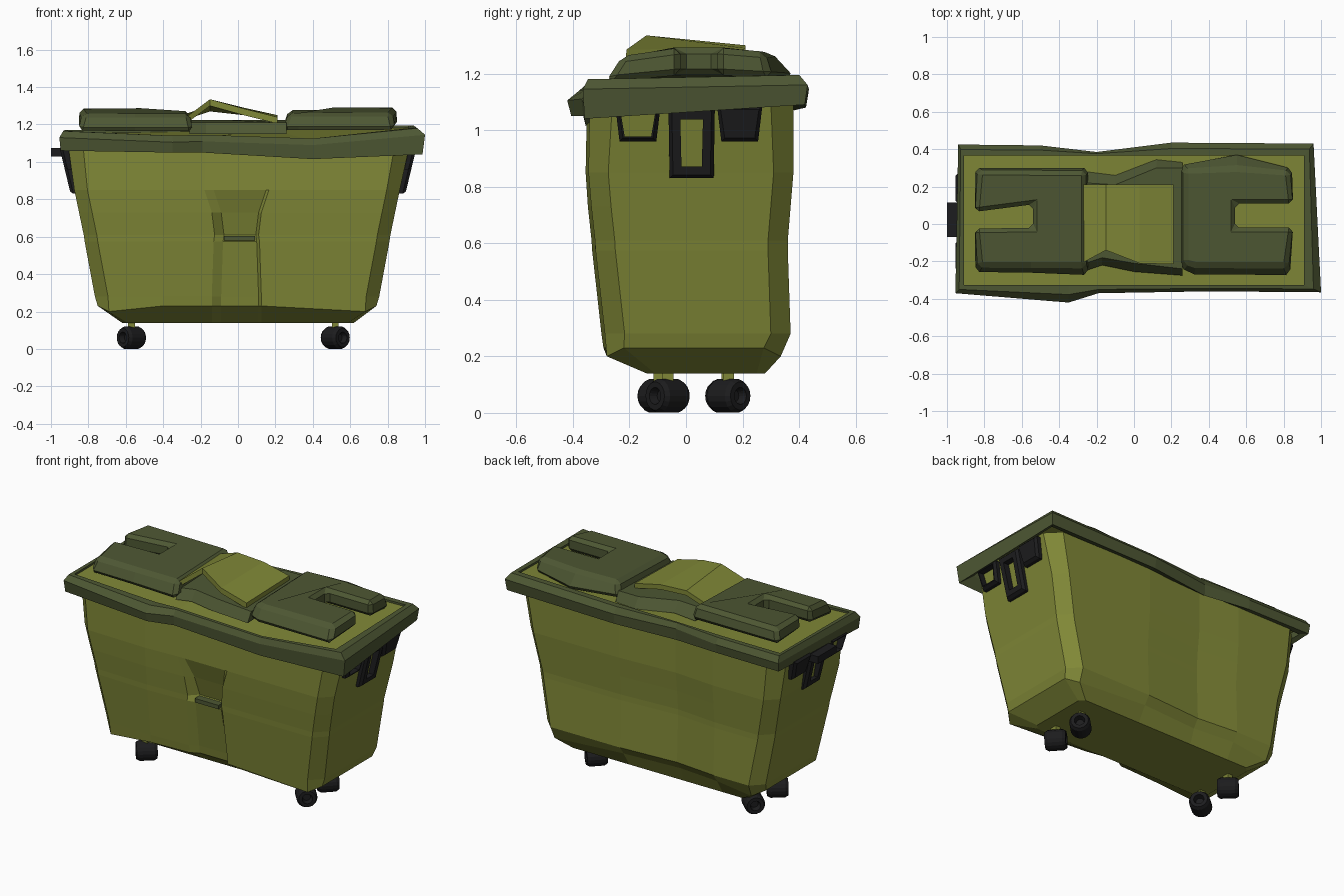
import bpy, bmesh, math
from mathutils import Vector, Matrix


def material(name, rgb):
    m = bpy.data.materials.new(name)
    m.diffuse_color = (*rgb, 1)
    return m


OLIVE = material("olive", (0.215, 0.245, 0.038))
GREEN = material("dark_green", (0.075, 0.095, 0.033))
BLACK = material("black", (0.012, 0.012, 0.013))


def loft(name, rings, mat, wrap=False, bevel=0):
    """Skin a series of closed rings; cap the ends, or join last to first."""
    bm = bmesh.new()
    vs = [[bm.verts.new(p) for p in r] for r in rings]
    n = len(vs[0])
    pairs = list(zip(vs, vs[1:])) + ([(vs[-1], vs[0])] if wrap else [])
    for a, b in pairs:
        for i in range(n):
            j = (i + 1) % n
            bm.faces.new((a[i], a[j], b[j], b[i]))
    if not wrap:
        bm.faces.new(vs[0])
        bm.faces.new(vs[-1])
    bmesh.ops.recalc_face_normals(bm, faces=bm.faces)
    me = bpy.data.meshes.new(name)
    bm.to_mesh(me)
    bm.free()
    me.materials.append(mat)
    ob = bpy.data.objects.new(name, me)
    bpy.context.collection.objects.link(ob)
    if bevel:
        mod = ob.modifiers.new("bevel", 'BEVEL')
        mod.width, mod.segments, mod.limit_method = bevel, 1, 'ANGLE'
        mod.angle_limit = math.radians(40)
    return ob


def box(name, lo, hi, mat):
    (x0, y0, z0), (x1, y1, z1) = lo, hi
    return loft(name, [[(x0, y0, z), (x1, y0, z), (x1, y1, z), (x0, y1, z)]
                       for z in (z0, z1)], mat)


# Tapered tub with chamfered corners, wavy long sides and a front scoop
def tub_ring(z, xl, xr, yf, yb, c, bulge, depth, half, lift):
    m = 0.01
    return [(xl + c, yf, z), (-0.40, yf - bulge, z + lift), (m - half - 0.05, yf, z + lift),
            (m - half, yf + depth, z + lift), (m + half, yf + depth, z + lift),
            (m + half + 0.015, yf, z + lift), (xr - c, yf, z),
            (xr, yf + c, z + lift), (xr, yb - c, z + lift), (xr - c, yb, z),
            (0.2, yb, z + lift), (-0.18, yb - bulge * 2, z + lift), (-0.45, yb, z + lift),
            (xl + c, yb, z), (xl, yb - c, z + lift), (xl, yf + c, z + lift)]


tub = [(0.14, -0.62, 0.62, -0.14, 0.28, 0.03, 0.0, 0.0, 0.10, 0),
       (0.20, -0.75, 0.74, -0.28, 0.335, 0.06, 0.012, 0.03, 0.10, 0.03),
       (0.28, -0.765, 0.755, -0.287, 0.37, 0.07, 0.012, 0.03, 0.10, 0),
       (0.575, -0.82, 0.81, -0.32, 0.36, 0.07, 0.012, 0.012, 0.09, 0),
       (0.61, -0.825, 0.815, -0.322, 0.36, 0.07, 0.012, 0.05, 0.085, 0),
       (0.73, -0.85, 0.84, -0.335, 0.37, 0.07, 0.012, 0.03, 0.10, 0),
       (0.85, -0.875, 0.865, -0.345, 0.38, 0.07, 0.01, 0.0, 0.14, 0),
       (1.10, -0.91, 0.92, -0.34, 0.38, 0.08, 0.01, 0.0, 0.13, 0)]
loft("tub", [tub_ring(*t) for t in tub], OLIVE)
box("scoop_lip", (-0.075, -0.322, 0.58), (0.09, -0.27, 0.605), GREEN)

# Sagging rim: front edge then back edge, as x, y, top z, bottom z
front = [(-0.955, -0.37, 1.165, 1.06), (-0.35, -0.42, 1.14, 1.05),
         (-0.19, -0.37, 1.145, 1.05), (0.40, -0.36, 1.125, 1.015),
         (1.0, -0.365, 1.18, 1.04)]
back = [(-0.94, 0.425, 1.17, 1.08), (-0.5, 0.42, 1.17, 1.08),
        (-0.2, 0.385, 1.175, 1.07), (0.2, 0.435, 1.18, 1.08),
        (0.96, 0.43, 1.195, 1.09)]
edge = front + back[::-1]


def inner(p, dz=0.0):
    return Vector((max(-0.91, min(0.91, p[0])), max(-0.325, min(0.365, p[1])),
                   p[2] - dz))


def toward(p, f, z):
    q = Vector(p[:2] + (0,)).lerp(inner(p), f)
    return (q.x, q.y, z)


loft("rim", [[toward(p, 0.15, p[3]) for p in edge],
             [(p[0], p[1], p[2] - 0.035) for p in edge],
             [toward(p, 0.45, p[2]) for p in edge],
             [inner(p) for p in edge],
             [inner(p, 0.08) for p in edge]], GREEN, wrap=True)

# Cover panel inside the rim
loft("cover_panel", [[inner(f, 0.012), inner(b, 0.012), inner(b, 0.04), inner(f, 0.04)]
                     for f, b in zip(front, back)], OLIVE)


# Raised lids, from a base outline to a top outline of equal length
def lid(name, base, top, z0, z1, bevel):
    loft(name, [[(x, y, z0 - 0.025 * (y < -0.2) - 0.01 * (y > 0.2)) for x, y in base],
                [(x, y, z1 + 0.015 * (abs(y) < 0.15) - 0.015 * (y < -0.15))
                 for x, y in top]], GREEN, bevel=bevel)


slot_l = [(-0.85, 0.065), (-0.54, 0.105), (-0.54, -0.02), (-0.85, -0.025)]
lid("left_lid",
    [(-0.855, -0.265), (-0.55, -0.27), (-0.24, -0.285), (-0.24, 0.305), (-0.855, 0.305)] + slot_l,
    [(-0.83, -0.225), (-0.55, -0.225), (-0.26, -0.225), (-0.26, 0.28), (-0.83, 0.285)] + slot_l,
    1.19, 1.272, 0.022)
slot_r = [(0.85, -0.02), (0.54, -0.02), (0.54, 0.11), (0.85, 0.11)]
lid("right_lid",
    [(0.24, -0.24), (0.32, -0.28), (0.84, -0.285)] + slot_r
    + [(0.85, 0.30), (0.55, 0.385), (0.24, 0.32)],
    [(0.27, -0.21), (0.33, -0.225), (0.82, -0.225)] + slot_r
    + [(0.83, 0.28), (0.55, 0.30), (0.27, 0.29)],
    1.195, 1.277, 0.022)
lid("middle_lid",
    [(-0.26, -0.25), (-0.17, -0.22), (0.0, -0.255), (0.26, -0.275),
     (0.26, 0.33), (0.12, 0.345), (-0.10, 0.26), (-0.26, 0.28)],
    [(-0.26, -0.21), (-0.17, -0.18), (0.0, -0.21), (0.26, -0.24),
     (0.26, 0.30), (0.12, 0.30), (-0.10, 0.21), (-0.26, 0.22)],
    1.175, 1.225, 0)

# Folded central flap: x, front y, front z, back z
flap = [(-0.27, -0.205, 1.245, 1.26), (-0.15, -0.14, 1.335, 1.30),
        (0.03, -0.21, 1.285, 1.29), (0.21, -0.215, 1.24, 1.25)]
loft("centre_flap", [[(x, y, zf), (x, 0.21, zb), (x, 0.21, zb - 0.03), (x, y, zf - 0.035)]
                     for x, y, zf, zb in flap], OLIVE)


# Handle frames leaning with the end walls
def frame(name, side, yc, z0, z1, w0, w1, t, solid=False):
    def at(y, z, out):
        return (side * (0.85 + (z - 0.83) * 0.24 + out), y, z)

    def ring(d, out):
        return [at(yc - w0 + d, z0 + d, out), at(yc + w0 - d, z0 + d, out),
                at(yc + w1 - d, z1 - d, out), at(yc - w1 + d, z1 - d, out)]
    if solid:
        loft(name, [ring(0, -0.02), ring(0, 0.03), ring(0.012, 0.045)], BLACK)
    else:
        loft(name, [ring(0, -0.02), ring(0, 0.03), ring(0.012, 0.045),
                    ring(t, 0.045), ring(t, -0.02)], BLACK, wrap=True)


for side, label in ((1, "right"), (-1, "left")):
    frame(label + "_centre_handle", side, 0.02, 0.83, 1.08, 0.078, 0.082, 0.042)
    frame(label + "_front_handle", side, -0.17, 0.96, 1.085, 0.065, 0.08, 0.018)
    frame(label + "_back_handle", side, 0.19, 0.96, 1.085, 0.065, 0.08, 0.018, True)
box("left_lift_peg", (-1.0, -0.07, 1.03), (-0.90, 0.115, 1.075), BLACK)

# Swivelled casters with recessed hubs
profile = [(0.022, -0.03), (0.03, -0.06), (0.05, -0.06), (0.06, -0.042),
           (0.06, 0.042), (0.05, 0.06), (0.03, 0.06), (0.022, 0.03)]
casters = [(-0.57, -0.095, 40), (-0.57, 0.145, -42), (0.52, -0.065, -48), (0.52, 0.15, 45)]
for i, (cx, cy, ang) in enumerate(casters, 1):
    turn = Matrix.Translation((cx, cy, 0.06)) @ Matrix.Rotation(math.radians(ang), 4, 'Z')
    angles = [2 * math.pi * k / 18 for k in range(18)]
    loft(f"wheel_{i}", [[turn @ Vector((w, r * math.cos(a), r * math.sin(a))) for a in angles]
                        for r, w in profile], BLACK)
    box(f"caster_stem_{i}", (cx - 0.018, cy - 0.02, 0.10), (cx + 0.018, cy + 0.02, 0.16), OLIVE)
